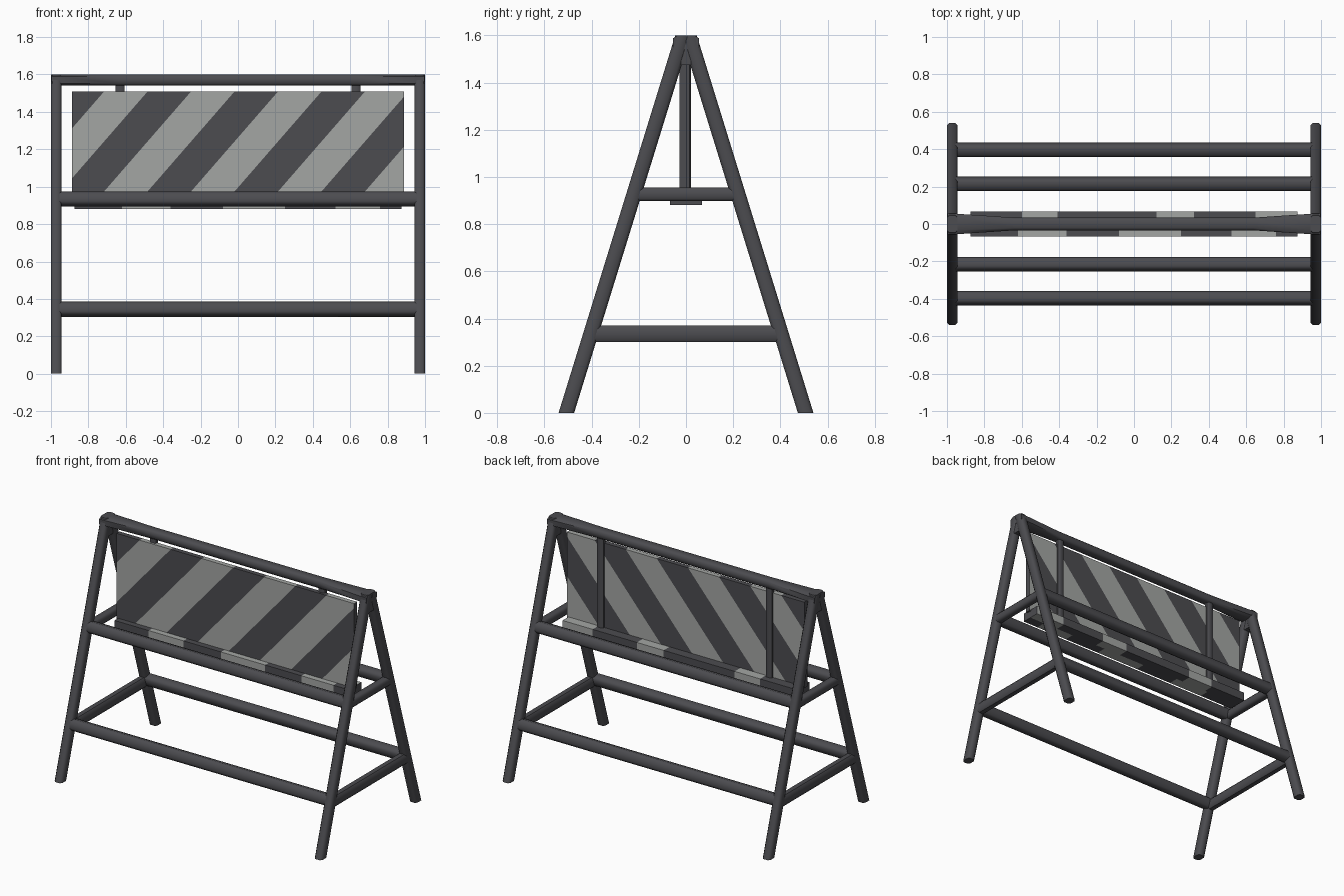
import bpy, bmesh, math
from mathutils import Vector

if "Cube" in bpy.data.objects:
    bpy.data.objects.remove(bpy.data.objects["Cube"])


def material(name, rgb):
    m = bpy.data.materials.new(name)
    m.diffuse_color = (*rgb, 1)
    m.use_nodes = True
    m.node_tree.nodes["Principled BSDF"].inputs["Base Color"].default_value = m.diffuse_color
    return m


DARK = material("charcoal", (0.072, 0.072, 0.080))
LIGHT = material("light grey", (0.37, 0.38, 0.37))


def finish(name, bm, smooth):
    bmesh.ops.recalc_face_normals(bm, faces=bm.faces[:])
    me = bpy.data.meshes.new(name)
    bm.to_mesh(me)
    bm.free()
    me.materials.append(DARK)
    me.materials.append(LIGHT)
    ob = bpy.data.objects.new(name, me)
    bpy.context.collection.objects.link(ob)
    if smooth:
        bpy.ops.object.select_all(action='DESELECT')
        ob.select_set(True)
        bpy.context.view_layer.objects.active = ob
        bpy.ops.object.shade_smooth_by_angle(angle=math.radians(50))
    return ob


def section(centre, u, v, k=0.6):
    """Chamfered rectangle with half axes u and v."""
    c, u, v = Vector(centre), Vector(u), Vector(v)
    pts = [(1, -k), (1, k), (k, 1), (-k, 1), (-1, k), (-1, -k), (-k, -1), (k, -1)]
    return [c + u * a + v * b for a, b in pts]


def loft(name, sections):
    bm = bmesh.new()
    rings = [[bm.verts.new(p) for p in s] for s in sections]
    n = len(rings[0])
    for a, b in zip(rings, rings[1:]):
        for i in range(n):
            j = (i + 1) % n
            bm.faces.new((a[i], a[j], b[j], b[i]))
    bm.faces.new(rings[0])
    bm.faces.new(rings[-1])
    return finish(name, bm, True)


def box_mesh(x0, x1, y0, y1, z0, z1):
    bm = bmesh.new()
    bmesh.ops.create_cube(bm, size=1)
    for v in bm.verts:
        v.co = Vector(((x0 + x1) / 2 + v.co.x * (x1 - x0),
                       (y0 + y1) / 2 + v.co.y * (y1 - y0),
                       (z0 + z1) / 2 + v.co.z * (z1 - z0)))
    return bm


def cut(bm, co, no):
    bmesh.ops.bisect_plane(bm, geom=bm.verts[:] + bm.edges[:] + bm.faces[:],
                           plane_co=co, plane_no=no)


# splayed legs: horizontal cuts at the feet and at the apex
SLOPE = 0.309


def leg_y(z):
    return 0.507 - SLOPE * z


X = 0.9715
for sx in (-1, 1):
    for sy in (-1, 1):
        loft("leg", [section((sx * X, sy * leg_y(z), z), (0.0285, 0, 0), (0, 0.033, 0))
                     for z in (0, 1.6)])
    # end bars across each pair of legs
    for z0, z1 in ((0.30, 0.37), (0.897, 0.955)):
        z, h = (z0 + z1) / 2, (z1 - z0) / 2
        loft("end_bar", [section((sx * X, s * leg_y(z), z), (0.0265, 0, 0), (0, 0, h))
                         for s in (-1, 1)])
    # gusset filling the apex
    finish("apex_gusset", box_mesh(sx * X - 0.024, sx * X + 0.024,
                                   -0.022, 0.022, 1.475, 1.598), False)

# long rails, turned to match the slope of the legs
ang = math.atan(SLOPE)
for sy in (-1, 1):
    along = Vector((0, -sy * math.sin(ang), math.cos(ang))) * 0.036
    out = Vector((0, math.cos(ang), sy * math.sin(ang))) * 0.034
    for name, z in (("lower_rail", 0.345), ("middle_rail", 0.934)):
        loft(name, [section((x, sy * (leg_y(z) - 0.003), z), out, along)
                    for x in (-0.97, 0.97)])

# top rail, flared towards its ends
stations = ((-0.998, 0.055), (-0.95, 0.055), (-0.64, 0.034),
            (0.64, 0.034), (0.95, 0.055), (0.998, 0.055))
loft("top_rail", [section((x, 0, 1.57), (0, w, 0), (0, 0, 0.03))
                  for x, w in stations])

# sign board, sliced into diagonal stripes
K, FIRST, STEP, TOP = 0.87, -0.715, 0.2325, 1.51
bm = box_mesh(-0.887, 0.887, -0.028, 0.004, 0.93, TOP)
for i in range(10):
    cut(bm, (FIRST + STEP * i, 0, TOP), (1, 0, -K))
for f in bm.faces:
    c = f.calc_center_median()
    u = c.x + K * (TOP - c.z)
    # narrow end faces stay dark
    if abs(f.normal.x) < 0.5:
        f.material_index = int(math.floor((u - FIRST) / STEP) % 2 == 0)
finish("sign_board", bm, False)

# tray under the board, with light patches front and back
front = ((-0.62, -0.36), (-0.08, 0.25), (0.52, 0.76))
back = ((-0.60, -0.41), (0.12, 0.32), (0.65, 0.88))
bm = box_mesh(-0.875, 0.875, -0.067, 0.067, 0.882, 0.94)
cut(bm, (0, 0, 0), (0, 1, 0))
for x in sorted(e for r in front + back for e in r):
    cut(bm, (x, 0, 0), (1, 0, 0))
for f in bm.faces:
    c = f.calc_center_median()
    if abs(f.normal.x) < 0.5:
        f.material_index = int(any(a < c.x < b for a, b in (front if c.y < 0 else back)))
finish("tray", bm, False)

# hanger posts behind the board
for sx in (-1, 1):
    loft("hanger_post", [section((sx * 0.63, 0.004, z), (0.024, 0, 0), (0, 0.018, 0))
                         for z in (0.92, 1.56)])
